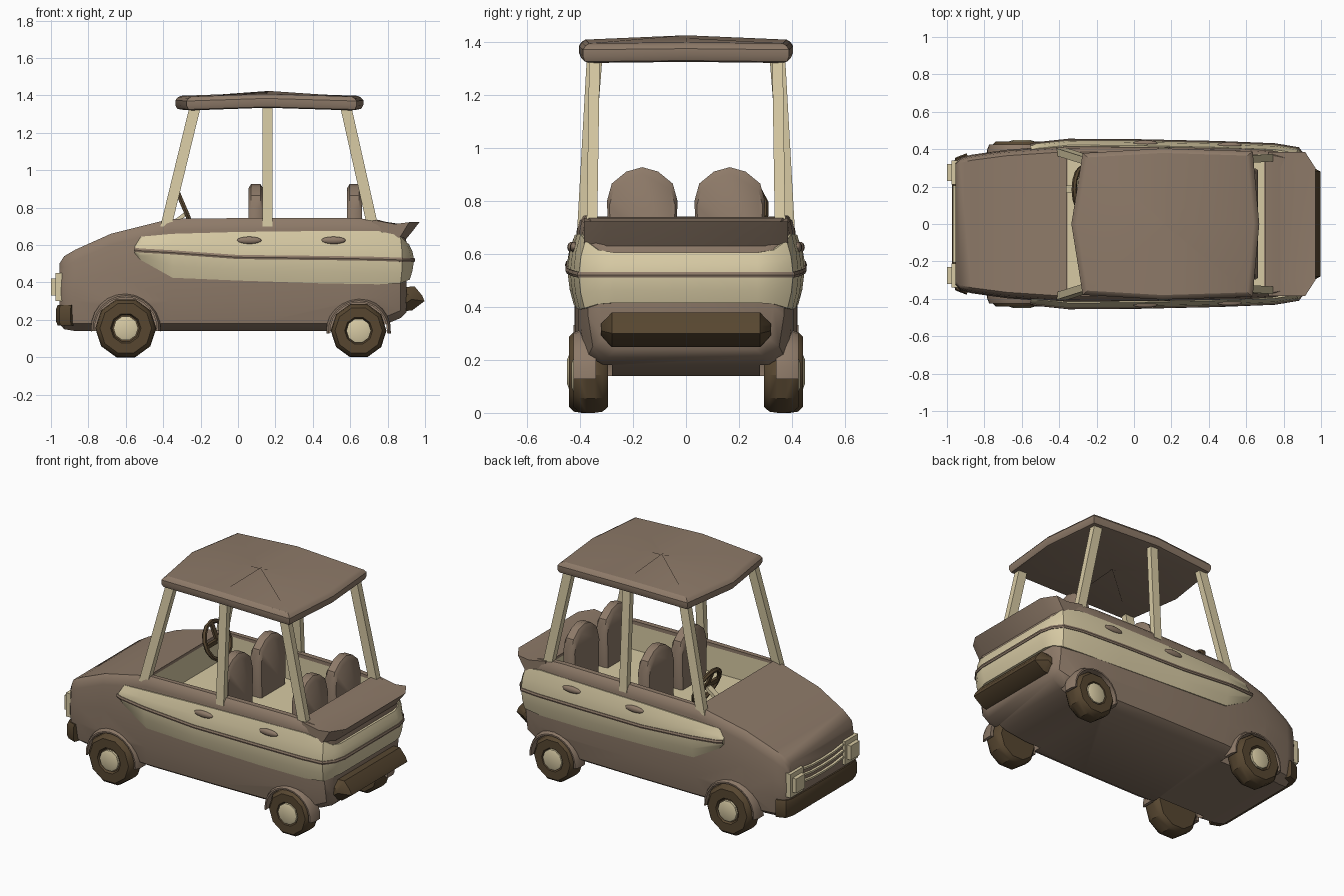
import bpy, bmesh, math
from mathutils import Vector

if "Cube" in bpy.data.objects:
    bpy.data.objects.remove(bpy.data.objects["Cube"])


def material(name, rgb):
    m = bpy.data.materials.new(name)
    m.diffuse_color = (*rgb, 1)
    m.use_nodes = True
    m.node_tree.nodes["Principled BSDF"].inputs["Base Color"].default_value = m.diffuse_color
    return m


BROWN = material("brown", (0.27, 0.195, 0.14))
BEIGE = material("beige", (0.68, 0.59, 0.37))
DARK = material("dark_brown", (0.095, 0.062, 0.03))


def finish(ob, mat, angle=35):
    ob.data.materials.clear()
    ob.data.materials.append(mat)
    bpy.ops.object.select_all(action='DESELECT')
    ob.select_set(True)
    bpy.context.view_layer.objects.active = ob
    bpy.ops.object.shade_smooth_by_angle(angle=math.radians(angle))
    return ob


def loft(name, rings, mat, caps=(True, True), flip=False, angle=35):
    """Skin a list of equal-length closed rings."""
    bm = bmesh.new()
    vs = [[bm.verts.new(p) for p in r] for r in rings]
    n = len(rings[0])
    for a, b in zip(vs, vs[1:]):
        for i in range(n):
            bm.faces.new((a[i], a[(i + 1) % n], b[(i + 1) % n], b[i]))
    if caps[0]:
        bm.faces.new(vs[0])
    if caps[1]:
        bm.faces.new(vs[-1])
    bmesh.ops.recalc_face_normals(bm, faces=bm.faces)
    if flip:
        bmesh.ops.reverse_faces(bm, faces=bm.faces)
    me = bpy.data.meshes.new(name)
    bm.to_mesh(me)
    bm.free()
    ob = bpy.data.objects.new(name, me)
    bpy.context.collection.objects.link(ob)
    return finish(ob, mat, angle)


def sweep(name, path, profile, mat):
    """Sweep a profile along a plan path; profile(i) gives (outward, z) points."""
    rings = []
    for i, p in enumerate(path):
        a, b = path[max(i - 1, 0)], path[min(i + 1, len(path) - 1)]
        t = Vector((b[0] - a[0], b[1] - a[1])).normalized()
        rings.append([(p[0] - t.y * o, p[1] + t.x * o, z) for o, z in profile(i)])
    return loft(name, rings, mat)


def beam(name, p, q, sx, sy, mat):
    quad = [(-1, -1), (1, -1), (1, 1), (-1, 1)]
    return loft(name, [[(c[0] + i * sx, c[1] + j * sy, c[2]) for i, j in quad] for c in (p, q)], mat)


def box(name, lo, hi, mat):
    m = [(a + b) / 2 for a, b in zip(lo, hi)]
    return beam(name, (m[0], m[1], lo[2]), (m[0], m[1], hi[2]),
                (hi[0] - lo[0]) / 2, (hi[1] - lo[1]) / 2, mat)


def cut(target, cutter):
    mod = target.modifiers.new("cut", 'BOOLEAN')
    mod.operation, mod.solver, mod.object = 'DIFFERENCE', 'EXACT', cutter
    bpy.context.view_layer.objects.active = target
    bpy.ops.object.modifier_apply(modifier=mod.name)
    bpy.data.objects.remove(cutter)


def disc(cx, cz, y, r, n):
    return [(cx + r * math.sin(2 * math.pi * (k + .5) / n), y,
             cz - r * math.cos(2 * math.pi * (k + .5) / n)) for k in range(n)]


# body shell: cross-sections from nose to tail (x, half width, bottom, top)
stations = [(-.955, .33, .18, .50), (-.93, .355, .15, .54), (-.87, .37, .14, .575),
            (-.68, .397, .14, .66), (-.36, .42, .14, .74), (.1, .418, .14, .745),
            (.6, .408, .14, .745), (.75, .397, .16, .735), (.87, .37, .21, .70), (.90, .33, .24, .62)]
rings = []
for x, w, zb, zt in stations:
    half = [(.8 * w, zb), (.95 * w, zb + .04), (w, zb + .16), (w, zb + .6 * (zt - zb)),
            (.985 * w, zt - .06), (.965 * w, zt - .02), (.92 * w, zt)]
    rings.append([(x, y, z) for y, z in half] + [(x, -y, z) for y, z in reversed(half)])
body = loft("body_shell", rings, BROWN)


# open cabin with pale lining
def cabin(z, d):
    return [(-.36 + d, -.36 + d, z), (.70 - d, -.34 + d, z), (.70 - d, .34 - d, z), (-.36 + d, .36 - d, z)]


cut(body, loft("cabin_cutter", [cabin(.56, 0), cabin(.95, 0)], BROWN))
loft("cabin_lining", [cabin(.565, .004), cabin(.725, .004)], BEIGE, caps=(True, False), flip=True)

# wheels, wheel wells and arches
for x, z, r, y1, end in ((-.6, .155, .163, .442, "front"), (.645, .142, .149, .425, "rear")):
    for s, side in ((-1, "right"), (1, "left")):
        cut(body, loft("well_cutter", [disc(x, z, s * y, r + .01, 20) for y in (.28, .6)], BROWN))
        prof = [(.55, .0), (.85, .0), (.97, .02), (1, .05), (1, .08), (.97, .11), (.85, .13), (.5, .13), (.45, .115)]
        loft(f"{end}_{side}_tyre", [disc(x, z, s * (y1 - .13 + d), r * f, 10) for f, d in prof], DARK)
        loft(f"{end}_{side}_hub", [disc(x, z, s * (y1 + d), f, 10)
                                   for f, d in ((.066, -.03), (.066, .0), (.05, .006))], BEIGE)
        arch = []
        for k in range(13):
            a = math.radians(-5 + 190 * k / 12)
            arch.append([(x + q * math.cos(a), s * y, z + q * math.sin(a))
                         for q, y in ((r + .003, .34), (r + .003, .425), (r + .012, .425), (r + .024, .395), (r + .024, .34))])
        loft(f"{end}_{side}_arch", arch, BROWN)
finish(body, BROWN)

# pale side panel wrapping round the tail (x, y, top, middle, bottom)
half = [(-.55, .402, .60, .575, .55), (-.52, .41, .645, .57, .52), (-.35, .428, .66, .56, .425),
        (0, .426, .67, .535, .41), (.45, .416, .675, .53, .395), (.75, .404, .675, .525, .39),
        (.87, .385, .65, .52, .395), (.905, .335, .615, .52, .41), (.92, .27, .605, .52, .415)]
path = half + [(x, -y, a, b, c) for x, y, a, b, c in reversed(half)]


def panel(i):
    t, m, b = path[i][2:]
    return [(-.05, t), (-.006, t), (.012, m + .55 * (t - m)), (.02, m + .01), (.02, m - .01),
            (.013, m - .55 * (m - b)), (-.002, b), (-.05, b)]


sweep("side_panel", path, panel, BEIGE)
sweep("panel_trim", path, lambda i: [(0, path[i][3] + .012), (.024, path[i][3] + .012),
                                     (.028, path[i][3]), (.024, path[i][3] - .01), (0, path[i][3] - .01)], BROWN)

# door handles
for s in (-1, 1):
    for x, y in ((.06, .432), (.51, .422)):
        bpy.ops.mesh.primitive_uv_sphere_add(segments=12, ring_count=8, radius=1, location=(x, s * y, .625))
        ob = bpy.context.object
        ob.name, ob.scale = "door_handle", (.066, .016, .02)
        finish(ob, BROWN)

# upswept tail lip
lip = [(.72, .735), (.87, .712), (.97, .722), (.93, .67), (.88, .61), (.72, .61)]
loft("tail_lip", [[(.72 + (x - .72) * k, y, z) for x, z in lip]
                  for y, k in ((-.385, .78), (-.30, 1), (.30, 1), (.385, .78))], BROWN)

# bumpers
bump = [(.86, .245), (.93, .25), (.997, .30), (.985, .33), (.945, .378), (.86, .375)]
loft("rear_bumper", [[(.89 + (x - .89) * k, y, .315 + (z - .315) * k) for x, z in bump]
                     for y, k in ((-.32, .35), (-.28, 1), (.28, 1), (.32, .35))], DARK)
nose = [(-.89, -.365), (-.945, -.345), (-.958, -.30), (-.958, .30), (-.945, .345), (-.89, .365)]
sweep("front_bumper", nose, lambda i: [(-.04, .17), (.006, .17), (.014, .19), (.014, .26), (.006, .28), (-.04, .28)], DARK)

# headlights and grille
for s in (-1, 1):
    y = s * .275
    box("headlight_plate", (-.975, y - .065, .30), (-.93, y + .065, .45), BEIGE)
    box("headlight_lamp", (-1.0, y - .045, .33), (-.97, y + .045, .42), BEIGE)
for z in (.335, .375, .415):
    loft("grille_bar", [[(-.95, y, z + d - .009), (-.968, y, z + d - .006), (-.968, y, z + d + .006), (-.95, y, z + d + .009)]
                        for y, d in ((-.205, .015), (-.11, .003), (0, 0), (.11, .003), (.205, .015))], BEIGE)

# seats
seat = [(-.125, .56), (-.133, .80), (-.115, .865), (-.06, .91), (0, .927),
        (.06, .91), (.115, .865), (.133, .80), (.125, .56)]
for x, row in ((.095, "front"), (.622, "rear")):
    for s in (-1, 1):
        loft(f"{row}_seat", [[(x + d, s * .165 + y * k, .56 + (z - .56) * k) for y, z in seat]
                             for d, k in ((-.04, .93), (-.025, 1), (.025, 1), (.04, .93))], BROWN)

# roof posts
for s in (-1, 1):
    beam("front_post", (-.385, s * .385, .70), (-.228, s * .335, 1.345), .03, .02, BEIGE)
    beam("middle_post", (.158, s * .392, .70), (.158, s * .355, 1.36), .027, .018, BEIGE)
    beam("rear_post", (.72, s * .355, .70), (.575, s * .345, 1.345), .03, .02, BEIGE)

# faceted roof slab
plan = [(-.27, .375), (.15, .40), (.63, .385), (.665, 0), (.63, -.385), (.15, -.40), (-.27, -.375), (-.33, 0)]
roof = []
for k, z in ((.02, 1.34), (.95, 1.32), (.99, 1.325), (1.01, 1.345), (1.01, 1.37), (.985, 1.385), (.95, 1.394), (.02, 1.41)):
    roof.append([(.165 + (x - .165) * k, y * k, z + (.014 if abs(x - .15) < .1 else .004 if y == 0 else 0)) for x, y in plan])
loft("roof", roof, BROWN, angle=30)

# steering wheel
bpy.ops.mesh.primitive_torus_add(major_segments=14, minor_segments=6, major_radius=.115, minor_radius=.014,
                                 location=(-.275, .185, .77), rotation=(0, math.radians(67), 0))
bpy.context.object.name = "steering_wheel"
finish(bpy.context.object, DARK)
beam("steering_spoke", (-.318, .185, .87), (-.275, .185, .77), .008, .014, DARK)
box("steering_crossbar", (-.285, .075, .757), (-.265, .295, .783), DARK)
beam("steering_column", (-.37, .185, .70), (-.275, .185, .77), .018, .02, BEIGE)
